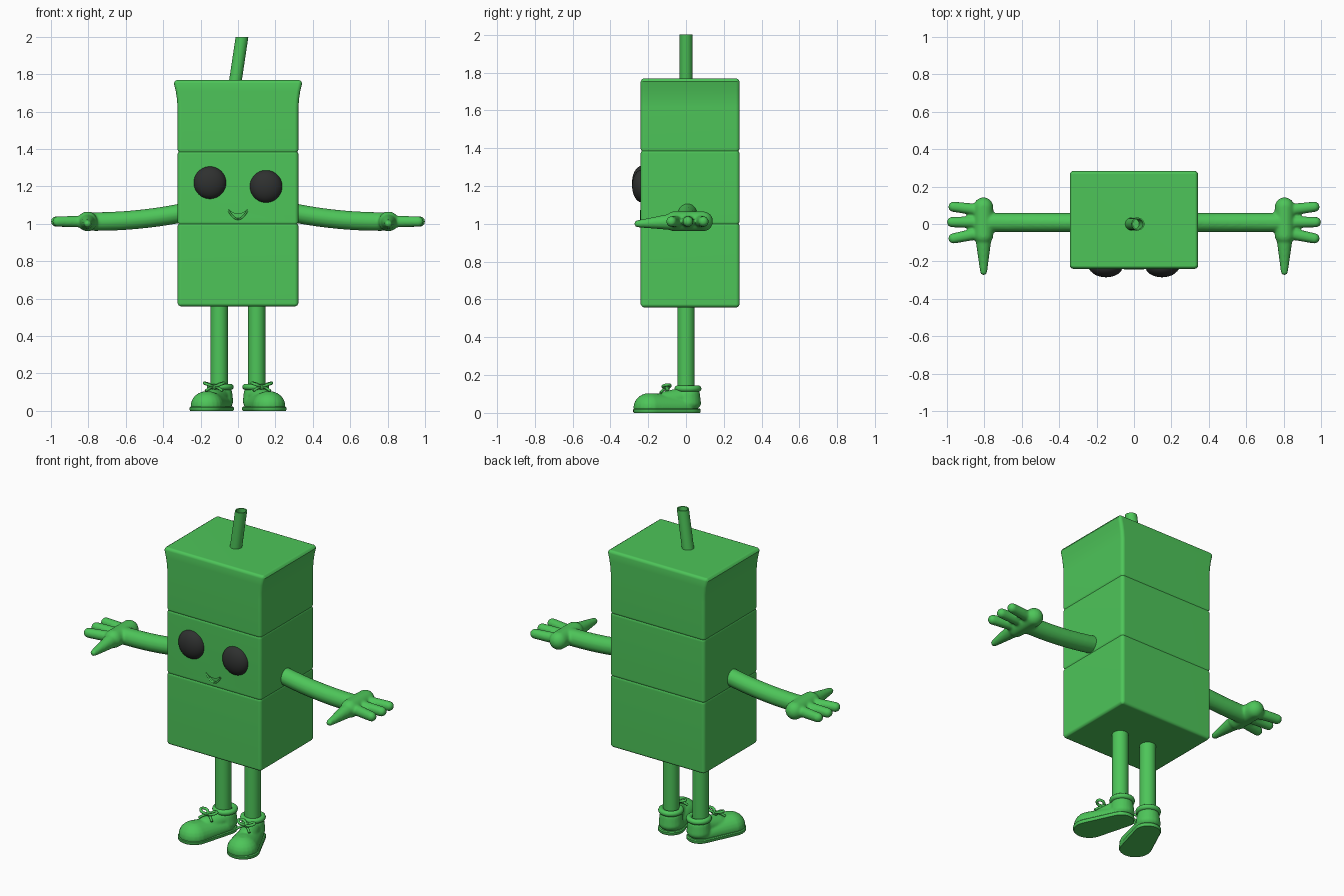
import bpy, bmesh, math
from mathutils import Vector

old = bpy.data.objects.get("Cube")
if old:
    bpy.data.objects.remove(old, do_unlink=True)


def material(name, rgb):
    m = bpy.data.materials.new(name)
    m.use_nodes = True
    m.diffuse_color = (*rgb, 1)
    bsdf = m.node_tree.nodes["Principled BSDF"]
    bsdf.inputs["Base Color"].default_value = (*rgb, 1)
    bsdf.inputs["Roughness"].default_value = 0.6
    return m


GREEN = material("carton green", (0.075, 0.56, 0.1))
BLACK = material("eye black", (0.028, 0.03, 0.029))


def activate(ob):
    bpy.ops.object.select_all(action="DESELECT")
    ob.select_set(True)
    bpy.context.view_layer.objects.active = ob


def finish(name, bm, mat=GREEN, angle=40):
    bmesh.ops.recalc_face_normals(bm, faces=bm.faces)
    me = bpy.data.meshes.new(name)
    bm.to_mesh(me)
    bm.free()
    ob = bpy.data.objects.new(name, me)
    bpy.context.collection.objects.link(ob)
    me.materials.append(mat)
    activate(ob)
    bpy.ops.object.shade_smooth_by_angle(angle=math.radians(angle))
    return ob


def loft(bm, rings, cap_start=True, cap_end=True):
    loops = [[bm.verts.new(p) for p in ring] for ring in rings]
    n = len(loops[0])
    for a, b in zip(loops, loops[1:]):
        for i in range(n):
            j = (i + 1) % n
            bm.faces.new((a[i], a[j], b[j], b[i]))
    if cap_start:
        bm.faces.new(loops[0][::-1])
    if cap_end:
        bm.faces.new(loops[-1])


def circle(c, r, n=32):
    return [Vector(c) + Vector((r * math.cos(2 * math.pi * i / n),
                                r * math.sin(2 * math.pi * i / n), 0)) for i in range(n)]


def hull(bm, points):
    """Add the convex hull of some points to bm."""
    tmp = bmesh.new()
    vs = [tmp.verts.new(p) for p in points]
    res = bmesh.ops.convex_hull(tmp, input=vs)
    junk = {v for v in res["geom_interior"] + res["geom_unused"]
            if isinstance(v, bmesh.types.BMVert)}
    bmesh.ops.delete(tmp, geom=list(junk), context="VERTS")
    me = bpy.data.meshes.new("hull")
    tmp.to_mesh(me)
    tmp.free()
    bm.from_mesh(me)
    bpy.data.meshes.remove(me)


def ball_points(c, r, flat=1.0, floor=-1.0):
    pts = []
    for i in range(1, 12):
        t = math.pi * i / 12
        z = max(c[2] + r * flat * math.cos(t), floor)
        pts += circle((c[0], c[1], z), r * math.sin(t), 20)
    return pts


def capsule(bm, a, ra, b, rb, flat=1.0, floor=-1.0):
    hull(bm, ball_points(a, ra, flat, floor) + ball_points(b, rb, flat, floor))


def fuse(ob, voxel=0.007, iterations=5):
    """Merge overlapping capsules into one soft skin."""
    activate(ob)
    m = ob.modifiers.new("fuse", "REMESH")
    m.mode = "VOXEL"
    m.voxel_size = voxel
    bpy.ops.object.modifier_apply(modifier=m.name)
    m = ob.modifiers.new("soften", "SMOOTH")
    m.factor = 0.5
    m.iterations = iterations
    bpy.ops.object.modifier_apply(modifier=m.name)
    bpy.ops.object.shade_smooth()


def tube(name, pts, r, cyclic=False):
    cu = bpy.data.curves.new(name, "CURVE")
    cu.dimensions = "3D"
    cu.bevel_depth = r
    cu.bevel_resolution = 3
    cu.use_fill_caps = True
    sp = cu.splines.new("NURBS")
    sp.points.add(len(pts) - 1)
    for p, co in zip(sp.points, pts):
        p.co = (*co, 1)
    sp.use_cyclic_u = cyclic
    sp.use_endpoint_u = not cyclic
    sp.order_u = 3
    ob = bpy.data.objects.new(name, cu)
    bpy.context.collection.objects.link(ob)
    cu.materials.append(GREEN)
    activate(ob)
    bpy.ops.object.convert(target="MESH")
    bpy.ops.object.shade_smooth()


# Carton body: stacked rounded rectangles with two grooves and a flared top
def rounded_rect(z, w, inset, d=0.262, r=0.02, steps=4):
    pts = []
    for q, (sx, sy) in enumerate(((1, 1), (-1, 1), (-1, -1), (1, -1))):
        for k in range(steps + 1):
            t = math.pi / 2 * (q + k / steps)
            pts.append((sx * (w - r) + (r - inset) * math.cos(t),
                        0.022 + sy * (d - r) + (r - inset) * math.sin(t), z))
    return pts


W = 0.323
profile = [(0.558, W, 0.017), (0.563, W, 0.007), (0.575, W, 0)]
for groove in (1.0, 1.385):
    profile += [(groove - 0.012, W, 0), (groove, W, 0.006), (groove + 0.012, W, 0)]
profile += [(1.62, W, 0), (1.665, W + 0.003, 0), (1.71, W + 0.01, 0), (1.752, W + 0.02, 0),
            (1.764, W + 0.02, 0.007), (1.769, W + 0.02, 0.017)]
bm = bmesh.new()
loft(bm, [rounded_rect(*p) for p in profile])
body = finish("carton_body", bm)

# Smile pressed into the front
bm = bmesh.new()
arc = [i / 8 - 1 for i in range(17)]
outline = [(0.05 * t, 1.052 + 0.024 * t * t) for t in arc]
outline += [(0.05 * t, 1.028 + 0.046 * t * t) for t in reversed(arc)]
loft(bm, [[(x, y, z) for x, z in outline] for y in (-0.3, -0.224)])
cutter = finish("smile_cutter", bm)
cutter.hide_render = True
activate(body)
cut = body.modifiers.new("smile", "BOOLEAN")
cut.operation = "DIFFERENCE"
cut.object = cutter
bpy.ops.object.modifier_apply(modifier=cut.name)
bpy.data.objects.remove(cutter, do_unlink=True)
body.modifiers.new("clean shading", "WEIGHTED_NORMAL").keep_sharp = True
tube("lower_lip", [(0.05 * t, -0.239, 1.025 + 0.046 * t * t) for t in arc], 0.005)

# Hollow leaning straw with a level top
bm = bmesh.new()
path = [(1.74, 0.034), (2.0, 0.034), (2.0, 0.027), (1.86, 0.027)]
loft(bm, [circle((-0.013 + (z - 1.77) * 0.15, 0, z), r) for z, r in path])
finish("straw", bm)

for s, side in ((1, "left"), (-1, "right")):
    # Eye
    bm = bmesh.new()
    bmesh.ops.create_uvsphere(bm, u_segments=32, v_segments=20, radius=1)
    for v in bm.verts:
        v.co = (s * 0.15 + v.co.x * 0.088, -0.23 + v.co.y * 0.055,
                1.21 - s * 0.01 + v.co.z * 0.088)
    finish(side + "_eye", bm, BLACK, 180)

    # Arm, palm, three fingers and pointed thumb fused together
    bm = bmesh.new()
    sag = [(s * (0.29 + 0.068 * i), 0.008, 1.012 + 0.048 * (1 - i / 7) ** 2) for i in range(8)]
    for a, b in zip(sag, sag[1:]):
        capsule(bm, a, 0.051, b, 0.051)
    capsule(bm, (s * 0.805, 0.09, 1.013), 0.053, (s * 0.805, -0.06, 1.013), 0.053)
    for y0, y1, tip in ((0.075, 0.092, 0.965), (0.01, 0.01, 0.973), (-0.05, -0.077, 0.965)):
        capsule(bm, (s * 0.83, y0, 1.012), 0.032, (s * tip, y1, 1.012), 0.028)
    capsule(bm, (s * 0.805, -0.08, 1.01), 0.043, (s * 0.804, -0.255, 1.0), 0.019)
    fuse(finish(side + "_arm", bm))

    # Leg
    bm = bmesh.new()
    loft(bm, [circle((s * 0.1, 0, z), 0.046) for z in (0.08, 0.575)])
    finish(side + "_leg", bm)

    # Shoe upper: toe, heel and instep fused together
    bm = bmesh.new()
    capsule(bm, (s * 0.165, -0.19, 0.03), 0.088, (s * 0.1, -0.01, 0.03), 0.068, 0.86, 0.004)
    capsule(bm, (s * 0.095, 0.01, 0.05), 0.07, (s * 0.095, 0.01, 0.1), 0.064, 0.6)
    capsule(bm, (s * 0.1, -0.01, 0.08), 0.055, (s * 0.137, -0.11, 0.062), 0.052)
    fuse(finish(side + "_shoe", bm), 0.006)

    # Sole
    bm = bmesh.new()
    hull(bm, [p for z, grow in ((0, -0.004), (0.005, 0), (0.018, 0), (0.023, -0.005))
              for c, r in (((s * 0.167, -0.187, z), 0.092), ((s * 0.097, 0.003, z), 0.075))
              for p in circle(c, r + grow)])
    finish(side + "_sole", bm)

    # Padded collar
    ring = circle((s * 0.095, 0.01, 0.128), 0.056, 16)
    tube(side + "_shoe_collar", ring, 0.017, True)

    # Laces: two loops, two loose ends and a knot
    kx, ky, kz = s * 0.128, -0.1, 0.128
    for d, end in ((1, "outer"), (-1, "inner")):
        tube(side + "_lace_loop_" + end,
             [(kx, ky, kz), (kx + d * 0.03, ky - 0.03, kz + 0.012),
              (kx + d * 0.06, ky, kz + 0.022), (kx + d * 0.03, ky + 0.022, kz + 0.018)],
             0.008, True)
        tube(side + "_lace_end_" + end,
             [(kx, ky, kz), (kx + d * 0.02, ky - 0.02, kz), (kx + d * 0.045, ky - 0.035, kz - 0.022)],
             0.007)
    bm = bmesh.new()
    capsule(bm, (kx - 0.006, ky, kz), 0.014, (kx + 0.006, ky, kz), 0.014)
    finish(side + "_lace_knot", bm, angle=180)
